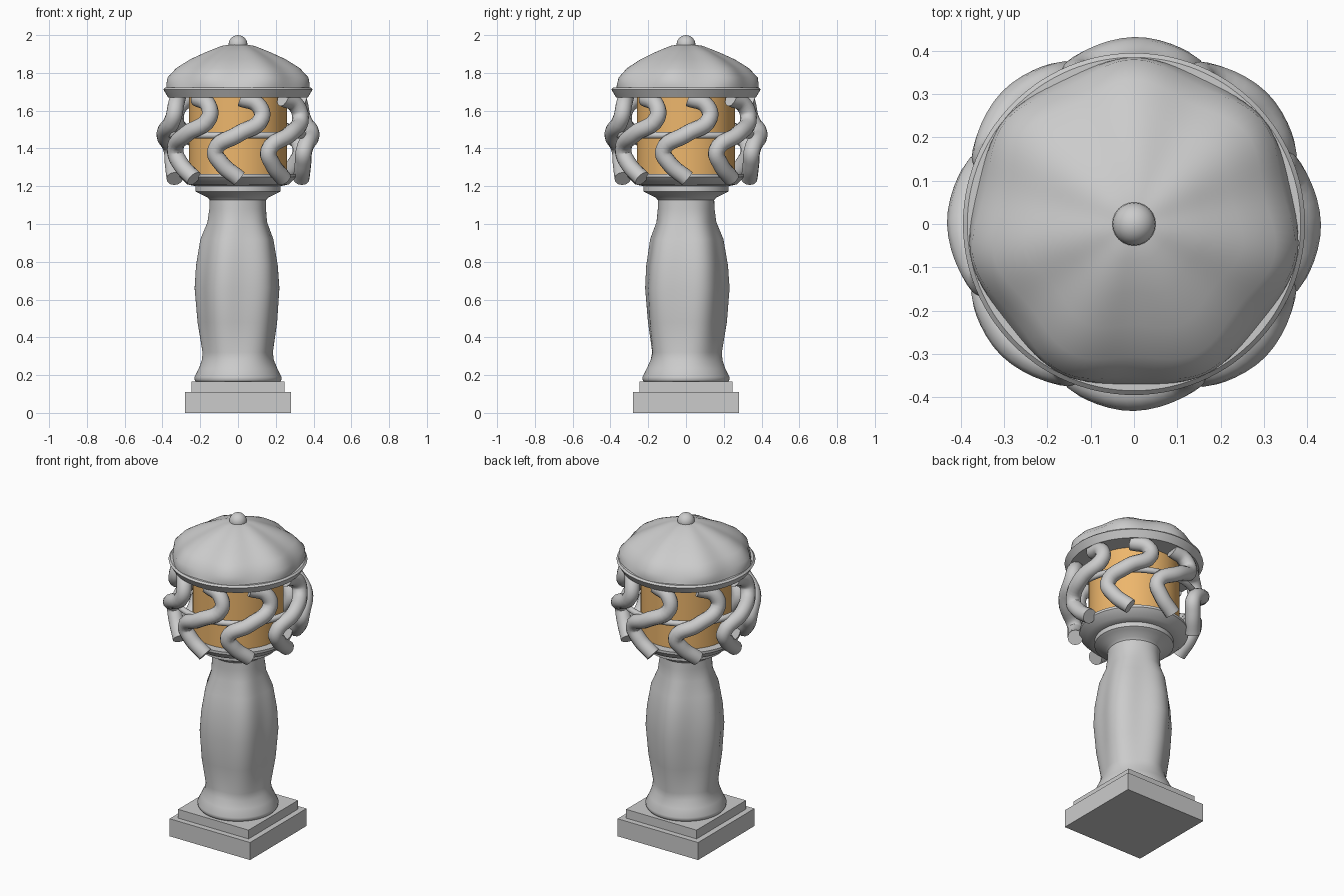
import bpy, bmesh
from math import sin, cos, pi, radians

if "Cube" in bpy.data.objects:
    bpy.data.objects.remove(bpy.data.objects["Cube"])


def finish(obj, angle=35):
    bpy.ops.object.select_all(action='DESELECT')
    obj.select_set(True)
    bpy.context.view_layer.objects.active = obj
    bpy.ops.object.shade_smooth_by_angle(angle=radians(angle))
    return obj


def box(name, width, z0, z1):
    bpy.ops.mesh.primitive_cube_add(size=1, location=(0, 0, (z0 + z1) / 2))
    obj = bpy.context.object
    obj.name = name
    obj.scale = (width, width, z1 - z0)
    return obj


def lathe(name, profile, lobes=0, phase=0.0, twist=0.0, n=112, angle=35):
    """Revolve (radius, z, lobe depth) points; lobes ripple the radius."""
    bm = bmesh.new()
    rings = []
    for r, z, amp in profile:
        ring = []
        for i in range(n):
            a = 2 * pi * i / n
            rr = r + amp * cos(lobes * (a - phase - twist * z))
            ring.append(bm.verts.new((rr * cos(a), rr * sin(a), z)))
        rings.append(ring)
    for lo, hi in zip(rings, rings[1:]):
        for i in range(n):
            j = (i + 1) % n
            bm.faces.new((lo[i], lo[j], hi[j], hi[i]))
    bm.faces.new(rings[0][::-1])
    bm.faces.new(rings[-1])
    me = bpy.data.meshes.new(name)
    bm.to_mesh(me)
    bm.free()
    obj = bpy.data.objects.new(name, me)
    bpy.context.collection.objects.link(obj)
    return finish(obj, angle)


# stepped square base
box("base_plinth", 0.56, 0, 0.11)
box("base_step", 0.49, 0.11, 0.165)

# softly fluted column
lathe("column", [
    (0.222, 0.163, 0), (0.23, 0.175, 0), (0.23, 0.19, 0), (0.208, 0.235, 0),
    (0.19, 0.28, 0.003), (0.184, 0.32, 0.006), (0.206, 0.48, 0.011),
    (0.219, 0.66, 0.013), (0.212, 0.78, 0.012), (0.19, 0.92, 0.010),
    (0.157, 1.01, 0.005), (0.150, 1.08, 0.002), (0.149, 1.14, 0)],
    lobes=5, phase=pi / 2, twist=0.2, angle=60)

# collar and lamp tray
lathe("collar", [(0.148, 1.125, 0), (0.16, 1.14, 0), (0.208, 1.163, 0),
                 (0.225, 1.172, 0), (0.225, 1.205, 0)])
lathe("lamp_tray", [(0.225, 1.2, 0), (0.27, 1.21, 0), (0.31, 1.25, 0),
                    (0.31, 1.265, 0)])

# amber lamp cylinder
glass = lathe("lamp_glass", [(0.26, 1.262, 0), (0.26, 1.675, 0)], n=48)
amber = bpy.data.materials.new("amber")
amber.diffuse_color = (0.85, 0.47, 0.15, 1)
amber.use_nodes = True
amber.node_tree.nodes["Principled BSDF"].inputs["Base Color"].default_value = amber.diffuse_color
glass.data.materials.append(amber)

# horizontal ring tying the arms together
bpy.ops.mesh.primitive_torus_add(major_radius=0.355, minor_radius=0.018,
                                 major_segments=64, minor_segments=12,
                                 location=(0, 0, 1.47))
bpy.context.object.name = "arm_ring"
finish(bpy.context.object)

# eight S-shaped arms: (angle offset, radius, height)
path = [(0.05, 0.32, 1.665), (0.31, 0.345, 1.63), (0.35, 0.365, 1.56),
        (0.0, 0.388, 1.475), (-0.33, 0.37, 1.39), (-0.25, 0.355, 1.32),
        (0.02, 0.335, 1.24)]
for k in range(8):
    cu = bpy.data.curves.new("arm_curve", 'CURVE')
    cu.dimensions = '3D'
    cu.bevel_depth = 0.044
    cu.bevel_resolution = 4
    cu.use_fill_caps = True
    cu.resolution_u = 6
    sp = cu.splines.new('BEZIER')
    sp.bezier_points.add(len(path) - 1)
    for p, (da, r, z) in zip(sp.bezier_points, path):
        a = -pi / 2 + k * pi / 4 + da
        p.co = (r * cos(a), r * sin(a), z)
        p.handle_left_type = p.handle_right_type = 'AUTO'
    tmp = bpy.data.objects.new("arm_tmp", cu)
    bpy.context.collection.objects.link(tmp)
    dg = bpy.context.evaluated_depsgraph_get()
    me = bpy.data.meshes.new_from_object(tmp.evaluated_get(dg))
    bpy.data.objects.remove(tmp)
    arm = bpy.data.objects.new(f"arm_{k + 1}", me)
    bpy.context.collection.objects.link(arm)
    finish(arm, 50)

# roof rim and seven-lobed roof
lathe("roof_rim", [(0.37, 1.67, 0), (0.395, 1.712, 0), (0.385, 1.722, 0)])
lathe("roof", [
    (0.378, 1.715, 0.006), (0.375, 1.735, 0.010), (0.366, 1.775, 0.014),
    (0.32, 1.825, 0.013), (0.245, 1.872, 0.012), (0.165, 1.91, 0.008),
    (0.085, 1.943, 0.003), (0.03, 1.952, 0)],
    lobes=7, phase=pi / 2, angle=60)

# finial ball
bpy.ops.mesh.primitive_uv_sphere_add(radius=0.05, segments=24, ring_count=12,
                                     location=(0, 0, 1.95))
bpy.context.object.name = "finial"
finish(bpy.context.object)
